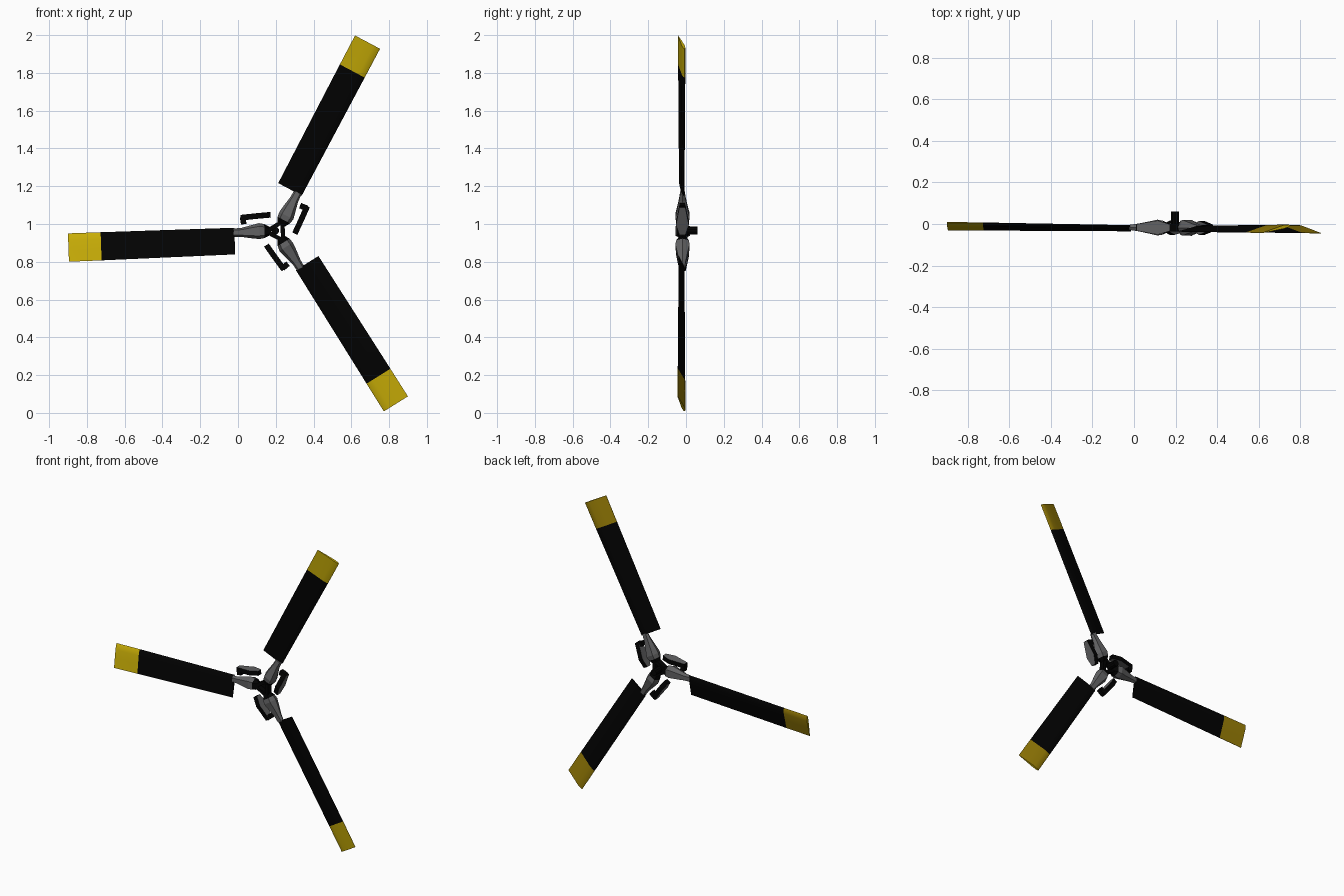
import bpy, bmesh, math

if "Cube" in bpy.data.objects:
    bpy.data.objects.remove(bpy.data.objects["Cube"])

CX, CY, CZ = 0.208, -0.018, 0.962      # rotor centre
ANGLES = [math.radians(a) for a in (182, 62, 302)]


def material(name, col):
    m = bpy.data.materials.new(name)
    m.diffuse_color = (*col, 1)
    m.use_nodes = True
    m.node_tree.nodes["Principled BSDF"].inputs["Base Color"].default_value = m.diffuse_color
    return m


BLACK = material("blade_black", (0.0006, 0.0006, 0.0006))
GOLD = material("tip_yellow", (0.58, 0.42, 0.002))
REAR_GOLD = material("tip_dark_yellow", (0.32, 0.21, 0.002))
GREY = material("hub_grey", (0.12, 0.12, 0.123))


def place(u, v, y, a):
    """u = outward along the blade, v = across it, y = depth."""
    x = math.cos(a) * u - math.sin(a) * v
    z = math.sin(a) * u + math.cos(a) * v
    return (CX + x, CY + y - 0.008 * x, CZ + z)   # disc is slightly tilted


def loft(name, rings, a, mats, rule=lambda i, k: 0):
    """Skin closed rings; rule(section, side) gives the material slot."""
    bm = bmesh.new()
    vs = [[bm.verts.new(place(*p, a)) for p in r] for r in rings]
    n = len(rings[0])
    for i in range(len(vs) - 1):
        for k in range(n):
            f = bm.faces.new((vs[i][k], vs[i][(k + 1) % n],
                              vs[i + 1][(k + 1) % n], vs[i + 1][k]))
            f.material_index = rule(i, k)
    bm.faces.new(vs[0]).material_index = rule(0, n - 1)
    bm.faces.new(vs[-1]).material_index = rule(len(vs) - 2, n - 1)
    bmesh.ops.recalc_face_normals(bm, faces=bm.faces)
    me = bpy.data.meshes.new(name)
    bm.to_mesh(me)
    bm.free()
    for m in mats:
        me.materials.append(m)
    ob = bpy.data.objects.new(name, me)
    bpy.context.collection.objects.link(ob)
    return ob


def airfoil(u, v0, v1, y0, y1):
    prof = [(0, 0), (0.06, 0.006), (0.25, 0.010), (0.6, 0.006), (1, 0.001),
            (1, -0.001), (0.6, -0.004), (0.25, -0.007), (0.06, -0.005)]
    return [(u, v0 + (v1 - v0) * t, y0 + (y1 - y0) * t + h) for t, h in prof]


def hexagon(u, v0, v1, h):
    c, w = (v0 + v1) / 2, (v1 - v0) / 2
    pts = [(1, 0), (.6, 1), (-.6, 1), (-1, 0), (-.6, -1), (.6, -1)]
    return [(u, c + w * p, h * q) for p, q in pts]


def box_ring(u, v, w, h):
    return [(u, v + w, -h), (u, v + w, h), (u, v - w, h), (u, v - w, -h)]


def bar(name, p, q, w, h, a):
    """Square bar between two (u, v) points."""
    d = math.dist(p, q)
    nu, nv = -(q[1] - p[1]) / d * w, (q[0] - p[0]) / d * w
    ring = lambda e: [(e[0] + s * nu, e[1] + s * nv, y)
                      for s, y in ((1, -h), (1, h), (-1, h), (-1, -h))]
    return loft(name, [ring(p), ring(q)], a, [BLACK])


for i, a in enumerate(ANGLES):
    # pitched airfoil blade with yellow tip, darker on its rear side
    blade = loft(f"blade_{i}", [airfoil(0.227, -0.026, 0.115, 0.006, -0.018),
                                airfoil(0.935, -0.027, 0.122, 0.014, -0.020),
                                airfoil(1.108, -0.027, 0.123, 0.015, -0.021)],
                 a, [BLACK, GOLD, REAR_GOLD],
                 lambda s, k: 0 if s == 0 else (2 if k < 4 else 1))
    bpy.ops.object.select_all(action='DESELECT')
    blade.select_set(True)
    bpy.context.view_layer.objects.active = blade
    bpy.ops.object.shade_smooth_by_angle(angle=math.radians(35))

    # faceted blade grip, black at the hinge
    loft(f"blade_grip_{i}", [hexagon(0.040, -0.024, 0.020, 0.018),
                             hexagon(0.068, -0.040, 0.034, 0.033),
                             hexagon(0.095, -0.046, 0.038, 0.038),
                             hexagon(0.130, -0.038, 0.034, 0.030),
                             hexagon(0.190, -0.024, 0.024, 0.018),
                             hexagon(0.232, -0.022, 0.022, 0.012)],
         a, [BLACK, GREY], lambda s, k: 0 if s < 1 else 1)

    # pitch horn: tapered strap with grey sides, and a foot at its outer end
    loft(f"pitch_horn_{i}", [box_ring(0.032, -0.088, 0.015, 0.016),
                             box_ring(0.090, -0.085, 0.015, 0.034),
                             box_ring(0.192, -0.078, 0.015, 0.016)],
         a, [BLACK, GREY], lambda s, k: 1 if k in (0, 2) else 0)
    bar(f"horn_foot_{i}", (0.181, -0.082), (0.176, -0.043), 0.015, 0.015, a)

    # hub frame: bar to the next grip root
    r, s = 0.058, math.radians(120)
    bar(f"hub_frame_{i}", (r, 0), (r * math.cos(s), r * math.sin(s)), 0.011, 0.018, a)

# drive shaft at the back
bpy.ops.mesh.primitive_cylinder_add(vertices=10, radius=0.021, depth=0.066,
                                    location=(CX - 0.011, 0.028, CZ + 0.003),
                                    rotation=(math.pi / 2, 0, 0))
shaft = bpy.context.object
shaft.name = "drive_shaft"
shaft.data.materials.append(BLACK)
